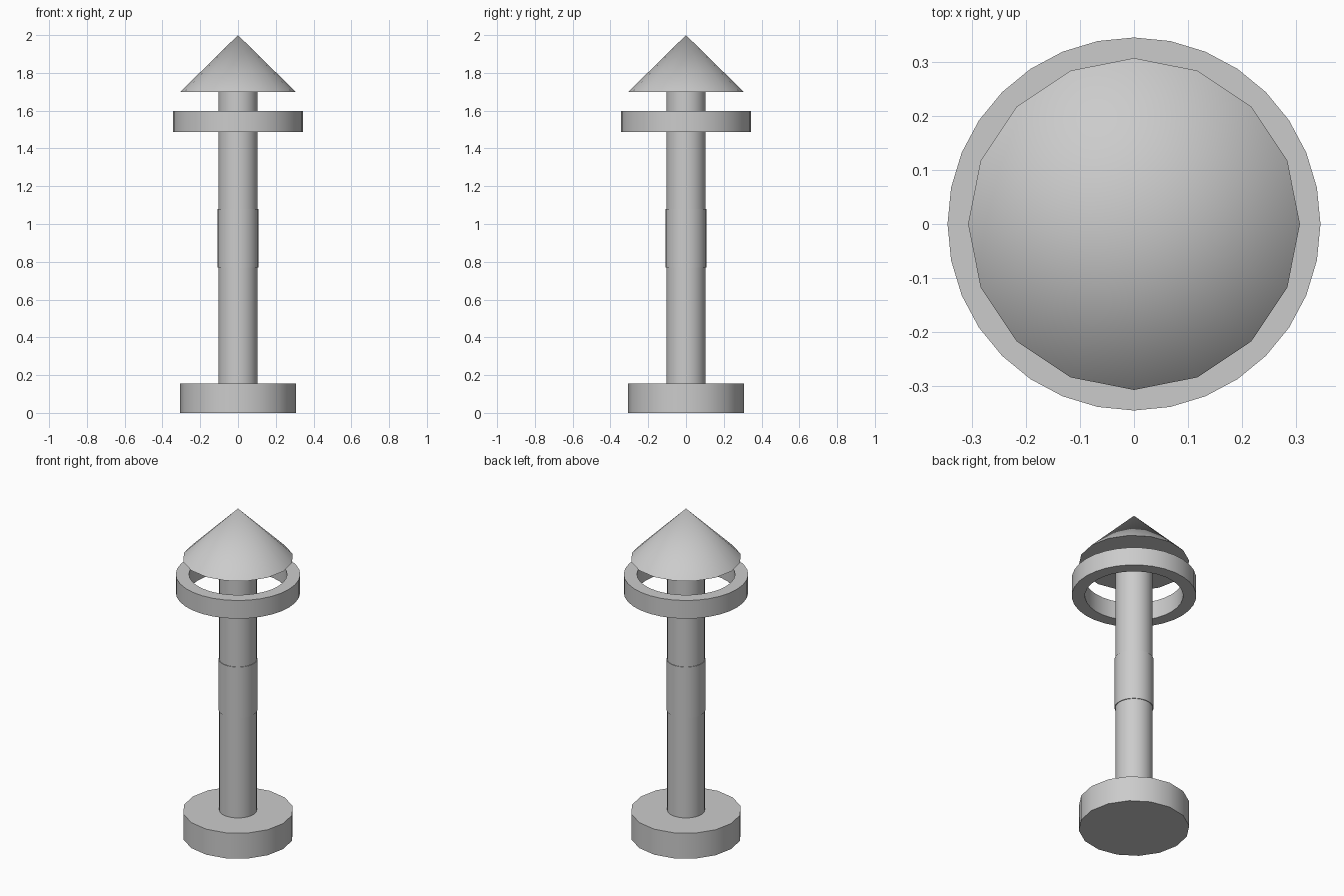
import bpy
import math

if "Cube" in bpy.data.objects:
    bpy.data.objects.remove(bpy.data.objects["Cube"])


def lathe(name, profile, sides):
    """Spin a closed (radius, z) loop, or an open one ending on the axis."""
    verts, rings = [], []
    for r, z in profile:
        if r == 0:
            rings.append([len(verts)] * sides)
            verts.append((0, 0, z))
        else:
            start = len(verts)
            rings.append(list(range(start, start + sides)))
            for i in range(sides):
                a = 2 * math.pi * i / sides
                verts.append((r * math.cos(a), r * math.sin(a), z))
    faces = []
    closed = all(r > 0 for r, z in profile)
    pairs = list(zip(rings, rings[1:]))
    if closed:
        pairs.append((rings[-1], rings[0]))
    for a, b in pairs:
        for i in range(sides):
            j = (i + 1) % sides
            face = list(dict.fromkeys((a[i], a[j], b[j], b[i])))
            faces.append(face)
    mesh = bpy.data.meshes.new(name)
    mesh.from_pydata(verts, [], faces)
    mesh.update()
    obj = bpy.data.objects.new(name, mesh)
    bpy.context.collection.objects.link(obj)
    bpy.ops.object.select_all(action='DESELECT')
    obj.select_set(True)
    bpy.context.view_layer.objects.active = obj
    bpy.ops.object.shade_smooth_by_angle(angle=math.radians(40))
    return obj


def cylinder(name, r, z0, z1, sides):
    return lathe(name, [(0, z0), (r, z0), (r, z1), (0, z1)], sides)


# Foot, post and grip sleeve
cylinder("base", 0.307, 0.0, 0.156, 16)
cylinder("post", 0.104, 0.15, 1.71, 32)
cylinder("grip_sleeve", 0.108, 0.77, 1.08, 32)

# Open ring floating around the post
lathe("ring", [(0.272, 1.487), (0.345, 1.487), (0.345, 1.598), (0.272, 1.598)], 32)

# Pointed cap
lathe("cap", [(0, 1.698), (0.307, 1.698), (0, 2.0)], 16)
